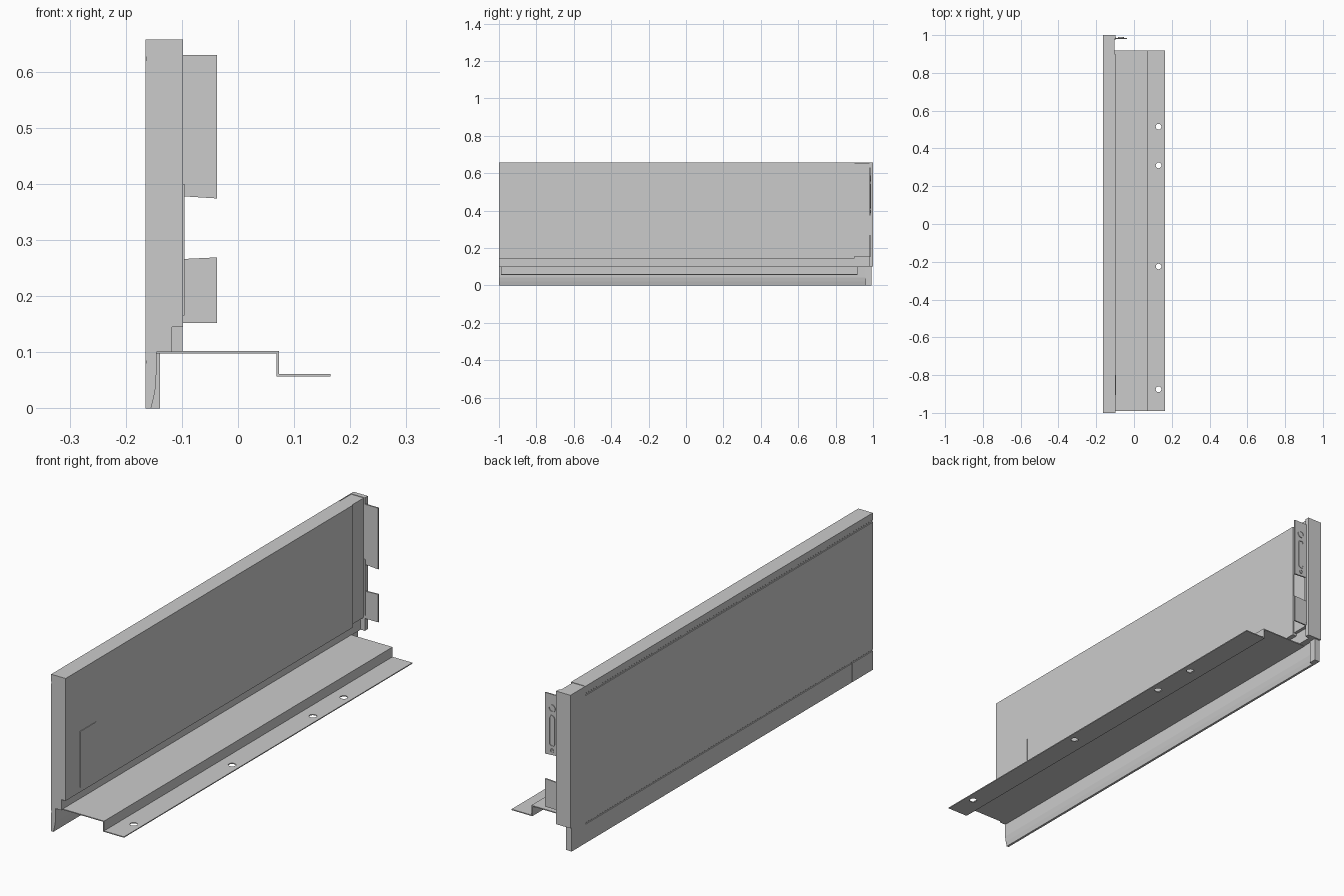
import bpy, bmesh, math

if "Cube" in bpy.data.objects:
    bpy.data.objects.remove(bpy.data.objects["Cube"])


def prism(name, pts, a, b, axis='y'):
    """Extrude a closed profile: (x, z) points along y, from a to b."""
    bm = bmesh.new()
    face = bm.faces.new([bm.verts.new((x, a, z)) for x, z in pts])
    ext = bmesh.ops.extrude_face_region(bm, geom=[face])
    for v in ext['geom']:
        if isinstance(v, bmesh.types.BMVert):
            v.co.y = b
    bmesh.ops.recalc_face_normals(bm, faces=bm.faces)
    me = bpy.data.meshes.new(name)
    bm.to_mesh(me)
    bm.free()
    ob = bpy.data.objects.new(name, me)
    bpy.context.collection.objects.link(ob)
    return ob


def box(name, x0, x1, y0, y1, z0, z1):
    return prism(name, [(x0, z0), (x1, z0), (x1, z1), (x0, z1)], y0, y1)


def capsule(cx, z0, z1, r, n=12):
    """Rounded slot outline; a circle when z0 == z1."""
    lo = [(cx - r * math.cos(math.pi * i / n), z0 - r * math.sin(math.pi * i / n)) for i in range(n + 1)]
    hi = [(cx + r * math.cos(math.pi * i / n), z1 + r * math.sin(math.pi * i / n)) for i in range(n + 1)]
    return lo + hi if z1 > z0 else lo[:-1] + hi[:-1]


def cut(ob, cutter):
    m = ob.modifiers.new("cut", 'BOOLEAN')
    m.operation = 'DIFFERENCE'
    m.solver = 'EXACT'
    m.object = cutter
    cutter.hide_render = True
    cutter.hide_set(True)


XO, XI = -0.165, -0.098

# Side wall: grooved outer face, recessed foot, tapered skirt below the tray
g = 0.002
prism("side_wall", [
    (XO, 0.657), (XO, 0.628), (XO + g, 0.626), (XO + g, 0.620), (XO, 0.618),
    (XO, 0.086), (XO + g, 0.084), (XO + g, 0.081), (XO, 0.079), (XO, 0.0),
    (-0.155, 0.0), (-0.150, 0.02), (-0.146, 0.042), (-0.145, 0.10),
    (-0.118, 0.10), (-0.118, 0.145), (XI, 0.145), (XI, 0.657)], -1.0, 0.90)
wall = bpy.data.objects["side_wall"]
cut(wall, box("seam_cutter", XO - 0.01, XO + g, -0.864, -0.858, -0.01, 0.081))

# Inner cover plate near the front
box("cover_plate", XI - 0.001, XI + 0.0025, -0.905, -0.80, 0.165, 0.40)

# Rear filler behind the wall, and the skirt carried on below it
box("rear_filler", XO + 0.001, -0.104, 0.90, 0.982, 0.155, 0.655)
box("rear_filler_foot", XO + 0.001, -0.118, 0.90, 0.982, 0.10, 0.155)
prism("rear_skirt", [(XO, 0), (-0.155, 0), (-0.150, 0.02), (-0.146, 0.042),
                     (-0.145, 0.10), (XO, 0.10)], 0.90, 0.965)
box("rear_outer_skin", XO, XO + 0.003, 0.90, 0.982, 0.10, 0.657)

# Rear end cap and its narrow foot
box("rear_cap", XO, -0.0985, 0.980, 1.0, 0.10, 0.657)
box("rear_cap_foot", XO, -0.139, 0.960, 0.992, 0.0, 0.10)
box("rear_cap_rib", -0.105, -0.096, 0.978, 0.988, 0.165, 0.40)

# Fixing tabs for the rear panel
prism("upper_tab", [(-0.10, 0.378), (-0.037, 0.374), (-0.037, 0.63), (-0.10, 0.63)], 0.980, 0.986)
prism("lower_tab", [(-0.10, 0.152), (-0.037, 0.152), (-0.037, 0.269), (-0.10, 0.266)], 0.980, 0.986)

# Embossed details on the back of the upper tab
for name, z0, z1, r in (("tab_boss", 0.572, 0.572, 0.016),
                        ("tab_slot_rim", 0.425, 0.53, 0.013),
                        ("tab_lower_boss", 0.395, 0.395, 0.008)):
    rim = prism(name, capsule(-0.07, z0, z1, r), 0.985, 0.989)
    cut(rim, prism(name + "_cutter", capsule(-0.07, z0, z1, r * 0.7), 0.9865, 1.0))

# Stepped sheet-metal tray
t = 0.004
tray = prism("tray", [
    (-0.145, 0.102), (0.073, 0.102), (0.073, 0.061), (0.165, 0.061),
    (0.165, 0.061 - t), (0.073 - t, 0.061 - t), (0.073 - t, 0.102 - t), (-0.145, 0.102 - t)],
    -0.99, 0.918)

# Screw holes through the lower flange of the tray
for y in (0.515, 0.31, -0.225, -0.875):
    bpy.ops.mesh.primitive_cylinder_add(vertices=24, radius=0.015, depth=0.04, location=(0.13, y, 0.059))
    hole = bpy.context.object
    hole.name = "screw_hole_cutter"
    cut(tray, hole)
